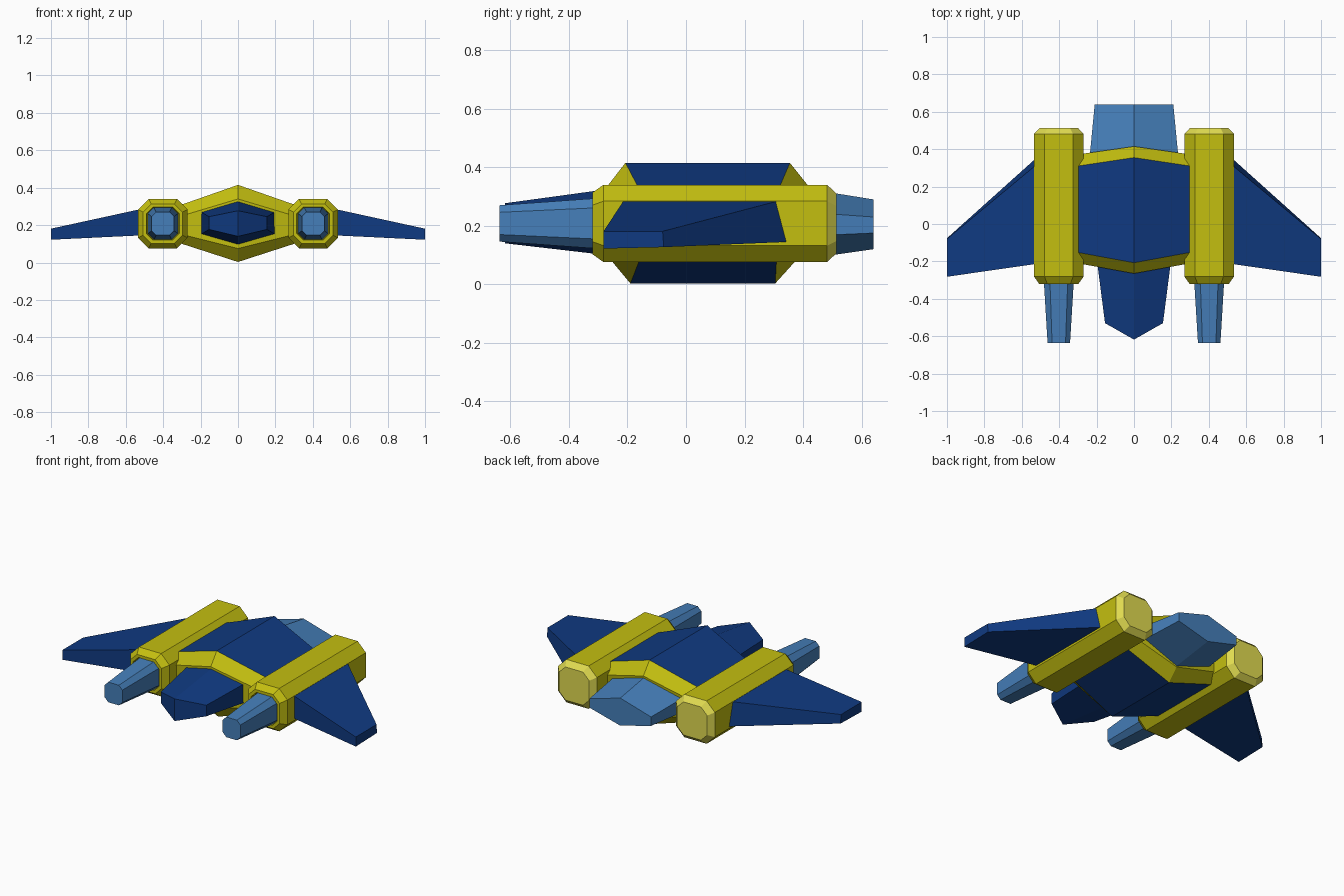
import bpy, bmesh

if "Cube" in bpy.data.objects:
    bpy.data.objects.remove(bpy.data.objects["Cube"])


def material(name, rgb):
    m = bpy.data.materials.new(name)
    m.diffuse_color = (*rgb, 1)
    m.use_nodes = True
    m.node_tree.nodes["Principled BSDF"].inputs["Base Color"].default_value = m.diffuse_color
    return m


NAVY = material("navy blue", (0.005, 0.042, 0.22))
STEEL = material("light blue", (0.06, 0.212, 0.49))
YELLOW = material("yellow", (0.55, 0.52, 0.005))
PALE = material("pale yellow", (0.74, 0.70, 0.08))


def loft(name, rings, mats, rule=None):
    """Skin a list of matching point rings; six-point caps fold along x = 0."""
    bm = bmesh.new()
    vs = [[bm.verts.new(p) for p in ring] for ring in rings]
    n = len(vs[0])
    for a, b in zip(vs, vs[1:]):
        for i in range(n):
            j = (i + 1) % n
            bm.faces.new((a[i], a[j], b[j], b[i]))
    for r in (vs[0], vs[-1]):
        if n == 6:
            bm.faces.new(r[0:4])
            bm.faces.new((r[3], r[4], r[5], r[0]))
        else:
            bm.faces.new(r)
    bmesh.ops.recalc_face_normals(bm, faces=bm.faces)
    if rule:
        for f in bm.faces:
            f.material_index = rule(f)
    me = bpy.data.meshes.new(name)
    bm.to_mesh(me)
    bm.free()
    for m in mats:
        me.materials.append(m)
    ob = bpy.data.objects.new(name, me)
    bpy.context.collection.objects.link(ob)
    return ob


def hexagon(w, top, upper, lower, bottom, ytop, yside, ybottom):
    return [(0, ytop, top), (w, yside, upper), (w, yside, lower),
            (0, ybottom, bottom), (-w, yside, lower), (-w, yside, upper)]


def octagon(cx, y, cz, hx, hz, cut):
    a, b = hx - cut, hz - cut
    pts = [(hx, b), (a, hz), (-a, hz), (-hx, b),
           (-hx, -b), (-a, -hz), (a, -hz), (hx, -b)]
    return [(cx + x, y, cz + z) for x, z in pts]


# Central hull: blue plating, yellow slanted ends
loft("hull", [
    hexagon(0.30, 0.34, 0.25, 0.15, 0.075, -0.265, -0.21, -0.25),
    hexagon(0.30, 0.415, 0.31, 0.10, 0.003, -0.207, -0.152, -0.19),
    hexagon(0.30, 0.415, 0.31, 0.10, 0.003, 0.355, 0.31, 0.305),
    hexagon(0.30, 0.34, 0.25, 0.15, 0.075, 0.415, 0.372, 0.37),
], [NAVY, YELLOW], lambda f: int(abs(f.normal.y) > 0.35))

# Pointed cockpit nose
loft("nose", [
    hexagon(0.155, 0.277, 0.245, 0.177, 0.14, -0.618, -0.53, -0.618),
    hexagon(0.20, 0.33, 0.272, 0.15, 0.095, -0.23, -0.18, -0.23),
], [NAVY])

# Rear exhaust block
loft("exhaust_block", [
    hexagon(0.237, 0.335, 0.25, 0.163, 0.08, 0.36, 0.36, 0.36),
    hexagon(0.21, 0.29, 0.23, 0.175, 0.12, 0.64, 0.64, 0.64),
], [STEEL])

for side, s in (("left", -1), ("right", 1)):
    cx, cz = s * 0.402, 0.208
    # Engine pod with recessed front socket and pale rear cap
    loft(side + "_pod", [
        octagon(cx, -0.30, cz, 0.083, 0.083, 0.03),
        octagon(cx, -0.32, cz, 0.088, 0.088, 0.035),
        octagon(cx, -0.32, cz, 0.105, 0.105, 0.043),
        octagon(cx, -0.282, cz, 0.132, 0.132, 0.056),
        octagon(cx, 0.482, cz, 0.132, 0.132, 0.056),
        octagon(cx, 0.514, cz, 0.102, 0.102, 0.042),
    ], [YELLOW, PALE], lambda f: int(f.calc_center_median().y > 0.49))

    # Tapered gun barrel
    loft(side + "_barrel", [
        octagon(cx, -0.637, cz, 0.06, 0.062, 0.024),
        octagon(cx, -0.29, cz, 0.081, 0.087, 0.033),
    ], [STEEL])

    # Swept wing, root to tip
    loft(side + "_wing", [
        [(s * 0.50, y, z) for y, z in
         ((-0.21, 0.29), (0.335, 0.29), (0.373, 0.146), (-0.21, 0.146))],
        [(s * 1.0, y, z) for y, z in
         ((-0.282, 0.181), (-0.08, 0.181), (-0.076, 0.127), (-0.282, 0.122))],
    ], [NAVY])
